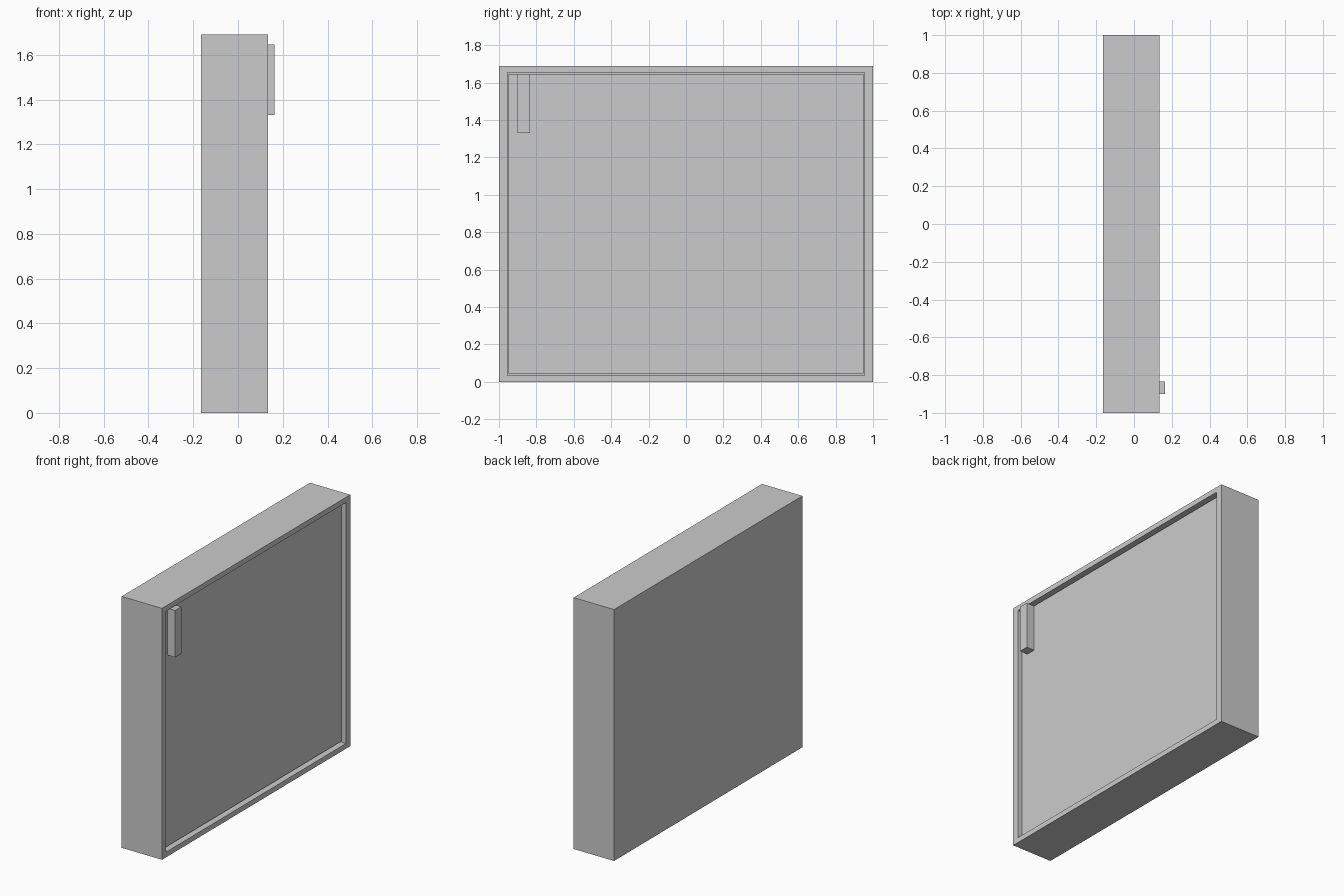
import bpy
import bmesh

cube = bpy.data.objects.get("Cube")
if cube:
    bpy.data.objects.remove(cube, do_unlink=True)

# One plain grey for everything
grey = bpy.data.materials.new("grey")
grey.use_nodes = True
colour = (0.6, 0.6, 0.6, 1)
grey.diffuse_color = colour
grey.node_tree.nodes["Principled BSDF"].inputs["Base Color"].default_value = colour


def box(name, x, y, z):
    """Box from (low, high) ranges along each axis."""
    bm = bmesh.new()
    bmesh.ops.create_cube(bm, size=1)
    for v in bm.verts:
        v.co = [r[0] if c < 0 else r[1] for c, r in zip(v.co, (x, y, z))]
    mesh = bpy.data.meshes.new(name)
    bm.to_mesh(mesh)
    bm.free()
    mesh.materials.append(grey)
    obj = bpy.data.objects.new(name, mesh)
    bpy.context.collection.objects.link(obj)
    return obj


BACK, FRONT, HEIGHT = -0.165, 0.135, 1.69
DOOR_FACE = 0.105

# Cabinet body with a shallow opening on its +x side
body = box("cabinet_body", (BACK, FRONT), (-1, 1), (0, HEIGHT))
cutter = box("opening_cutter", (0.08, 0.2), (-0.955, 0.955), (0.035, 1.655))
cutter.hide_render = True
cutter.hide_viewport = True
cut = body.modifiers.new("opening", "BOOLEAN")
cut.operation = "DIFFERENCE"
cut.solver = "EXACT"
cut.object = cutter

# Recessed door panel, with a thin gap all round
box("door_panel", (0.08, DOOR_FACE), (-0.95, 0.95), (0.045, 1.645))

# Upright handle near the top corner of the door
box("door_handle", (DOOR_FACE, 0.163), (-0.9, -0.835), (1.33, 1.645))
